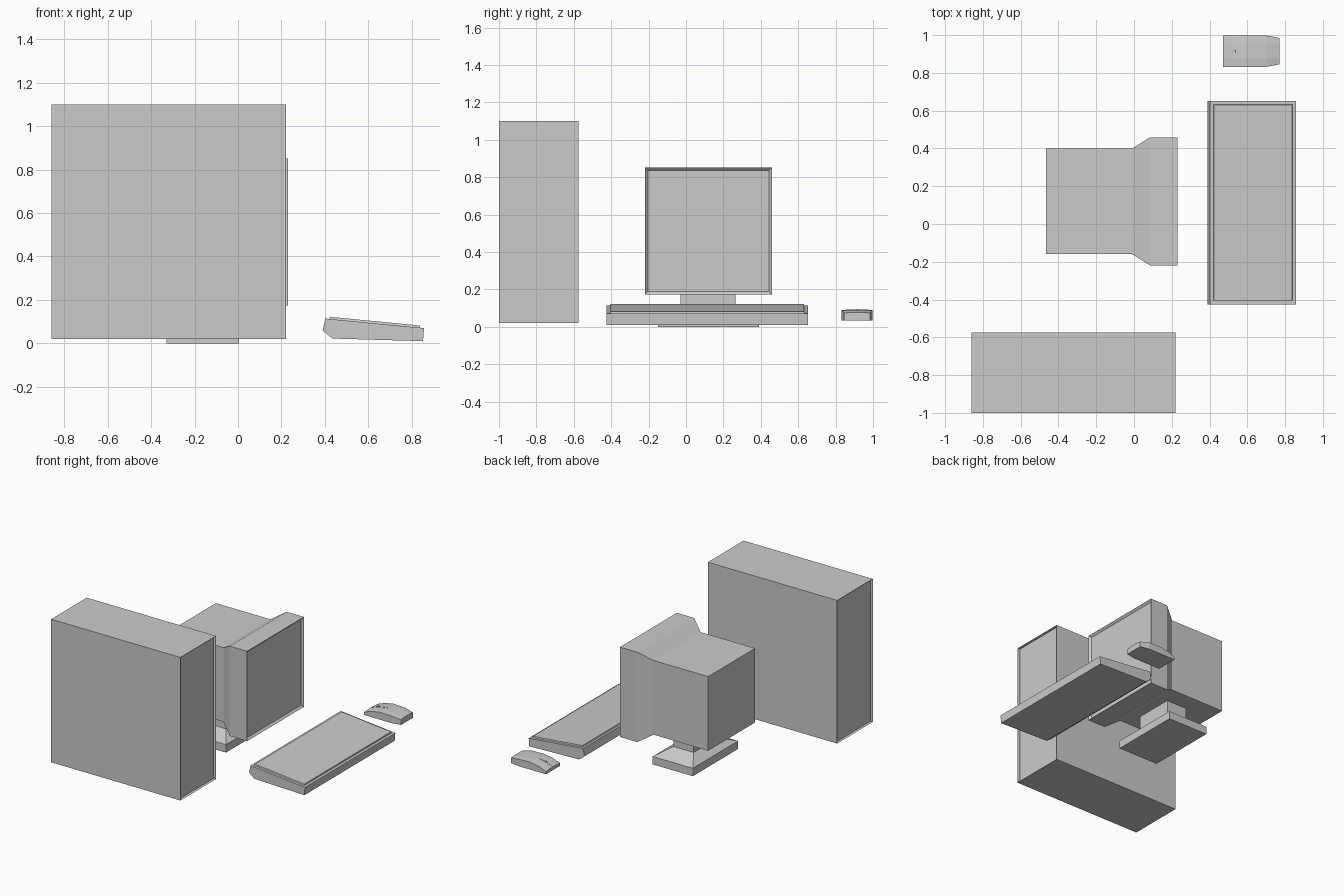
import bpy, bmesh
from mathutils import Vector

if "Cube" in bpy.data.objects:
    bpy.data.objects.remove(bpy.data.objects["Cube"])


def loft(name, rings, edit=None):
    """Skin matching rings of 3D points, cap the ends, then run an optional edit."""
    bm = bmesh.new()
    loops = [[bm.verts.new(p) for p in r] for r in rings]
    for a, b in zip(loops, loops[1:]):
        n = len(a)
        for i in range(n):
            j = (i + 1) % n
            bm.faces.new((a[i], a[j], b[j], b[i]))
    bm.faces.new(loops[0])
    bm.faces.new(loops[-1])
    bmesh.ops.recalc_face_normals(bm, faces=bm.faces)
    bm.normal_update()
    if edit:
        edit(bm)
    mesh = bpy.data.meshes.new(name)
    bm.to_mesh(mesh)
    bm.free()
    obj = bpy.data.objects.new(name, mesh)
    bpy.context.collection.objects.link(obj)
    return obj


def facing(bm, direction):
    d = Vector(direction)
    return max(bm.faces, key=lambda f: f.normal.dot(d) + 0.01 * f.calc_center_median().dot(d))


def inset(bm, direction, thickness, depth):
    bmesh.ops.inset_individual(bm, faces=[facing(bm, direction)],
                               thickness=thickness, depth=depth, use_even_offset=True)
    bm.normal_update()


def rect_x(x, y0, y1, z0, z1):
    return [(x, y0, z0), (x, y1, z0), (x, y1, z1), (x, y0, z1)]


def rect_z(z, x0, x1, y0, y1):
    return [(x0, y0, z), (x1, y0, z), (x1, y1, z), (x0, y1, z)]


# Tower case with shallow recessed end panels
def tower_ends(bm):
    ends = [facing(bm, (1, 0, 0)), facing(bm, (-1, 0, 0))]
    bmesh.ops.inset_individual(bm, faces=ends, thickness=0.001, depth=-0.02)


loft("tower_case", [rect_x(x, -1.0, -0.575, 0.02, 1.10) for x in (-0.86, 0.22)], tower_ends)

# Monitor: narrow rear housing flaring into the front bezel, screen recessed
CY, CZ = 0.12, 0.512
loft("monitor",
     [rect_x(x, CY - h, CY + h, CZ - h, CZ + h)
      for x, h in ((-0.465, 0.28), (-0.01, 0.28), (0.085, 0.339), (0.23, 0.339))],
     lambda bm: inset(bm, (1, 0, 0), 0.015, -0.015))

# Monitor stand: slab, sloped shoulder and neck
loft("monitor_stand", [
    rect_z(0.0, -0.33, 0.005, -0.15, 0.39),
    rect_z(0.06, -0.33, 0.005, -0.15, 0.39),
    rect_z(0.11, -0.25, -0.08, -0.03, 0.265),
    rect_z(0.24, -0.25, -0.08, -0.03, 0.265)])


# Keyboard: wedge profile along y with a raised key panel
def key_panel(bm):
    inset(bm, (0.1, 0, 1), 0.019, 0)
    top = max((f for f in bm.faces if f.normal.z > 0.9), key=lambda f: f.calc_area())
    bmesh.ops.inset_individual(bm, faces=[top], thickness=0.003, depth=0.01)


wedge = [(0.39, 0.058), (0.402, 0.114), (0.857, 0.07), (0.852, 0.01), (0.435, 0.022)]
loft("keyboard", [[(x, y, z) for x, z in wedge] for y in (-0.425, 0.652)], key_panel)

# Mouse: arched body, tapered toward the palm end
MY = 0.915
spine = [(0.47, 0.083, 0.054), (0.53, 0.083, 0.077), (0.60, 0.083, 0.089),
         (0.70, 0.083, 0.086), (0.77, 0.070, 0.073)]


def mouse_ring(x, h, z):
    return [(x, MY - h, 0.033), (x, MY + h, 0.033), (x, MY + h, z),
            (x, MY + h * 0.5, z + 0.004), (x, MY - h * 0.5, z + 0.004), (x, MY - h, z)]


loft("mouse_body", [mouse_ring(*s) for s in spine])

# Seam between the mouse buttons, following the arch
loft("mouse_button_seam",
     [rect_x(x, MY - 0.003, MY + 0.003, z, z + 0.0055)
      for x, z in ((0.47, 0.054), (0.53, 0.077), (0.60, 0.089), (0.61, 0.0885))])

# Scroll wheel
bpy.ops.mesh.primitive_cylinder_add(vertices=12, radius=0.009, depth=0.014,
                                    location=(0.53, MY, 0.078), rotation=(1.5708, 0, 0))
bpy.context.object.name = "mouse_scroll_wheel"
